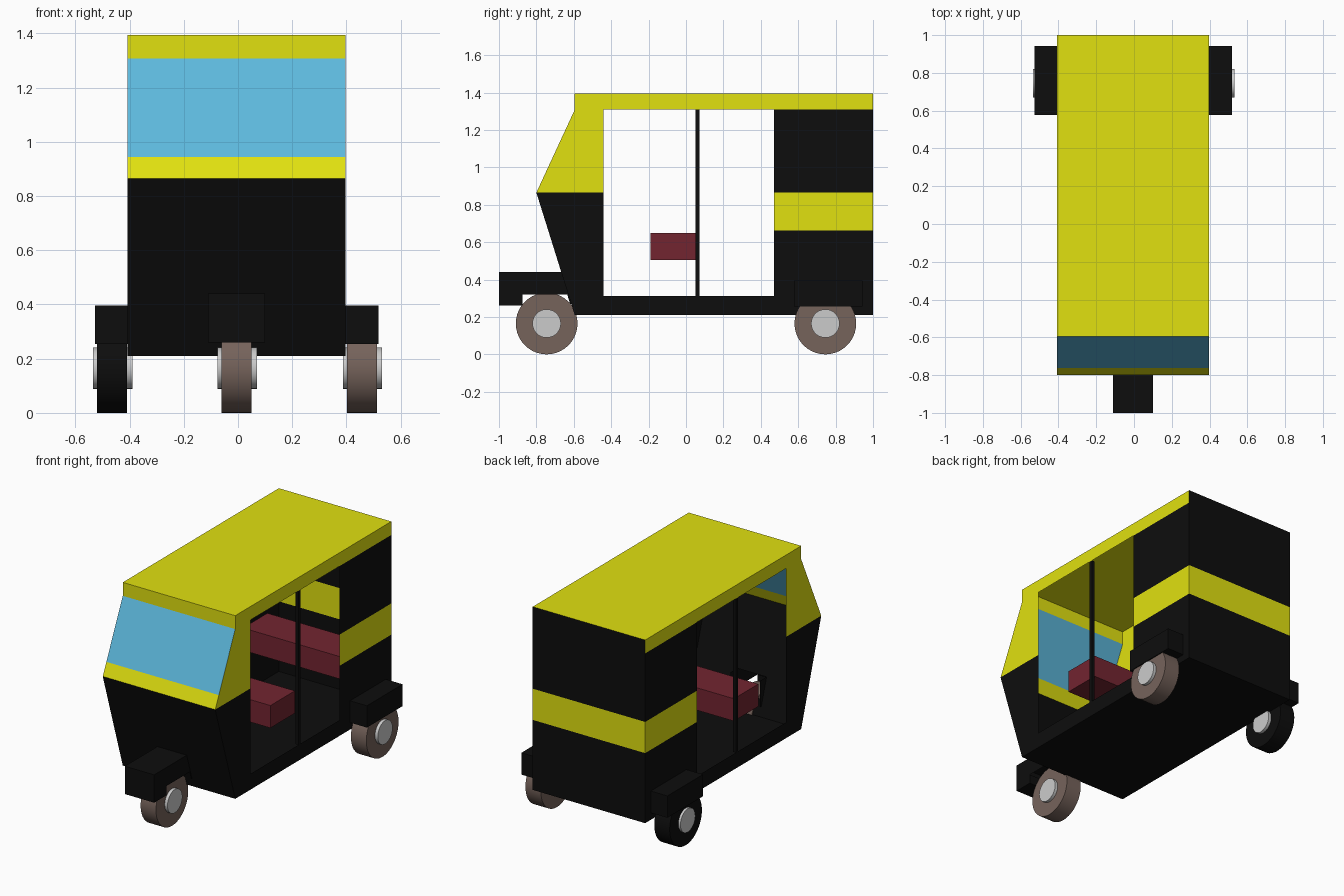
import bpy, bmesh, math
from mathutils import Matrix

if "Cube" in bpy.data.objects:
    bpy.data.objects.remove(bpy.data.objects["Cube"])

L, R = -0.408, 0.397          # body side planes


def mat(name, *rgb):
    m = bpy.data.materials.new(name)
    m.diffuse_color = (*rgb, 1)
    m.use_nodes = True
    m.node_tree.nodes["Principled BSDF"].inputs["Base Color"].default_value = m.diffuse_color
    return m


YELLOW = mat("yellow", 0.75, 0.75, 0.005)
BLACK = mat("black", 0.004, 0.004, 0.004)
BLUE = mat("glass_blue", 0.11, 0.48, 0.72)
RED = mat("maroon", 0.17, 0.018, 0.03)
BROWN = mat("brown_rubber", 0.18, 0.125, 0.105)


def finish(name, bm, material):
    me = bpy.data.meshes.new(name)
    bm.to_mesh(me)
    bm.free()
    ob = bpy.data.objects.new(name, me)
    bpy.context.collection.objects.link(ob)
    if material:
        me.materials.append(material)
    return ob


def strip(name, path, material, x0=L, x1=R):
    """Sheet swept across the width along a (y, z) path."""
    bm = bmesh.new()
    for (ya, za), (yb, zb) in zip(path, path[1:]):
        bm.faces.new([bm.verts.new(p) for p in
                      ((x0, ya, za), (x1, ya, za), (x1, yb, zb), (x0, yb, zb))])
    bmesh.ops.remove_doubles(bm, verts=bm.verts, dist=1e-5)
    return finish(name, bm, material)


def sides(name, profile, material, xs=(L, R)):
    """The same flat (y, z) panel on the left and right."""
    bm = bmesh.new()
    for i, x in enumerate(xs):
        pts = profile if i else profile[::-1]
        bm.faces.new([bm.verts.new((x, y, z)) for y, z in pts])
    return finish(name, bm, material)


def box(name, x, y, z, material):
    bm = bmesh.new()
    bmesh.ops.create_cube(bm, size=1)
    for v in bm.verts:
        v.co = [(a + b) / 2 + c * (b - a) for (a, b), c in zip((x, y, z), v.co)]
    return finish(name, bm, material)


def disc(name, x0, x1, y, r, material):
    bm = bmesh.new()
    bmesh.ops.create_cone(bm, cap_ends=True, segments=40, radius1=r, radius2=r,
                          depth=x1 - x0,
                          matrix=Matrix.Translation(((x0 + x1) / 2, y, 0.165))
                          @ Matrix.Rotation(math.pi / 2, 4, 'Y'))
    for f in bm.faces:
        f.smooth = len(f.verts) == 4
    for e in bm.edges:
        e.smooth = e.calc_face_angle(0) < 0.6
    return finish(name, bm, material)


def rect(y0, y1, z0, z1):
    return [(y0, z0), (y1, z0), (y1, z1), (y0, z1)]


def slope(z):
    """Front panel y at height z below the belt line."""
    return -0.8 + 0.205 * (0.865 - z) / 0.655


# Roof and windscreen
strip("roof", [(1, 1.395), (-0.595, 1.395), (-0.595, 1.308)], YELLOW)
sides("roof_side_rail", rect(-0.595, 1, 1.308, 1.395), YELLOW)
strip("windscreen", [(-0.595, 1.308), (-0.763, 0.945)], BLUE)
strip("windscreen_sill", [(-0.763, 0.945), (-0.8, 0.865)], YELLOW)

# Cab front and cab sides
strip("front_panel", [(-0.8, 0.865), (slope(0.44), 0.44)], BLACK)
for label, a, b in (("left", L, -0.11), ("right", 0.10, R)):
    strip(label + "_lower_front_panel", [(slope(0.44), 0.44), (slope(0.31), 0.31)], BLACK, a, b)
strip("front_toe_panel", [(slope(0.31), 0.31), (-0.595, 0.21)], BLACK)
sides("cab_upper_side", [(-0.8, 0.865), (-0.44, 0.865), (-0.44, 1.308), (-0.595, 1.308)], YELLOW)
sides("cab_lower_side", [(-0.8, 0.865), (-0.595, 0.21), (-0.44, 0.21), (-0.44, 0.865)], BLACK)

# Floor and sills
strip("floor", [(-0.595, 0.21), (1, 0.21)], BLACK)
sides("sill", rect(-0.44, 0.47, 0.21, 0.312), BLACK)

# Rear body in three bands
for name, z0, z1, zb, m in (("rear_lower", 0.21, 0.663, 0.663, BLACK),
                            ("rear_band", 0.663, 0.865, 0.865, YELLOW),
                            ("rear_upper", 0.865, 1.308, 1.395, BLACK)):
    sides(name + "_side", rect(0.47, 1, z0, z1), m)
    strip(name + "_back", [(1, z0), (1, zb)], m)

# Door posts
for label, x in (("left", L), ("right", R - 0.022)):
    box(label + "_door_post", (x, x + 0.022), (0.05, 0.072), (0.312, 1.308), BLACK)

# Seats
for label, y in (("driver_seat", -0.19), ("passenger_bench", 0.60)):
    box(label, (-0.385, 0.365), (y, y + 0.25), (0.505, 0.65), RED)

# Front mudguard, open underneath behind the nose
strip("front_mudguard", [(-0.875, 0.32), (-0.875, 0.26), (-1, 0.26), (-1, 0.44),
                         (slope(0.44), 0.44)], BLACK, -0.11, 0.10)
sides("front_mudguard_side", [(-1, 0.26), (-0.875, 0.26), (-0.875, 0.32), (-0.635, 0.32),
                              (-0.62, 0.27), (-0.6, 0.27), (-0.6, 0.44), (-1, 0.44)],
      BLACK, (-0.11, 0.10))

# Rear mudguards
for label, x0, x1 in (("left", -0.527, L), ("right", R, 0.518)):
    box(label + "_rear_mudguard", (x0, x1), (0.578, 0.943), (0.255, 0.396), BLACK)

# Wheels with hubs
for label, x0, x1, y, m in (("front", -0.06, 0.05, -0.745, BROWN),
                            ("rear_left", -0.52, -0.41, 0.745, BLACK),
                            ("rear_right", 0.402, 0.512, 0.745, BROWN)):
    disc(label + "_tyre", x0, x1, y, 0.165, m)
    disc(label + "_hub", x0 - 0.015, x1 + 0.02, y, 0.076, None)
